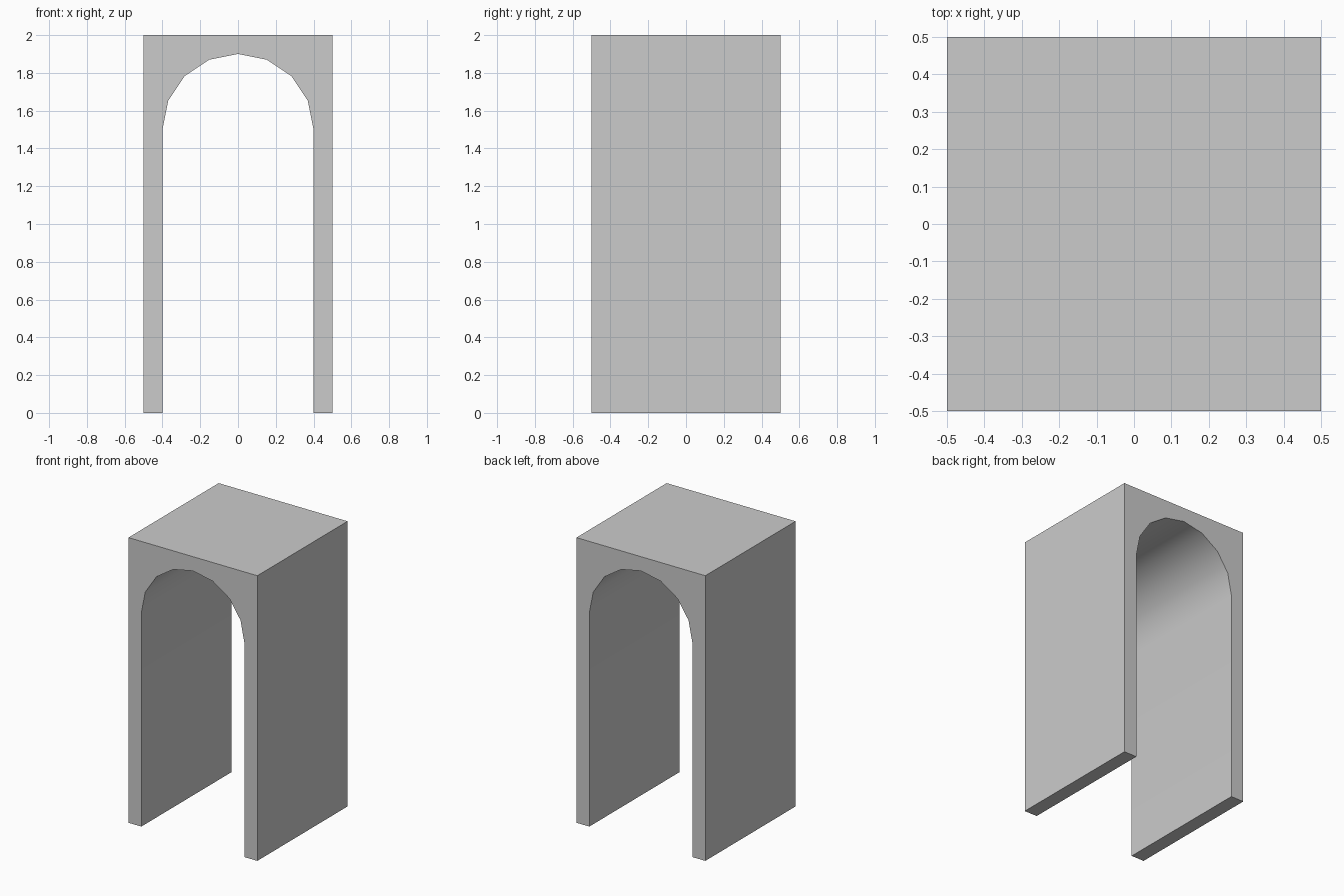
import bpy
import bmesh
from math import cos, sin, pi, radians
from mathutils import Vector

cube = bpy.data.objects.get("Cube")
if cube:
    bpy.data.objects.remove(cube, do_unlink=True)

HALF, HEIGHT, DEPTH = 0.5, 2.0, 1.0
RADIUS, SPRING, SEGMENTS = 0.4, 1.5, 8

# Plain grey material
grey = bpy.data.materials.new("plain_grey")
grey.use_nodes = True
colour = (0.6, 0.6, 0.6, 1.0)
grey.diffuse_color = colour
grey.node_tree.nodes["Principled BSDF"].inputs["Base Color"].default_value = colour

# Front outline: outer rectangle, then the inside of the round-headed opening
outline = [(-RADIUS, 0), (-HALF, 0), (-HALF, HEIGHT), (HALF, HEIGHT), (HALF, 0), (RADIUS, 0)]
for i in range(SEGMENTS + 1):
    angle = pi * i / SEGMENTS
    outline.append((RADIUS * cos(angle), SPRING + RADIUS * sin(angle)))

# Extrude the outline from front to back
bm = bmesh.new()
face = bm.faces.new([bm.verts.new((x, -DEPTH / 2, z)) for x, z in outline])
result = bmesh.ops.extrude_face_region(bm, geom=[face], use_keep_orig=True)
moved = [v for v in result["geom"] if isinstance(v, bmesh.types.BMVert)]
bmesh.ops.translate(bm, verts=moved, vec=Vector((0, DEPTH, 0)))
bmesh.ops.recalc_face_normals(bm, faces=bm.faces)

mesh = bpy.data.meshes.new("archway")
bm.to_mesh(mesh)
bm.free()
mesh.materials.append(grey)
archway = bpy.data.objects.new("archway", mesh)
bpy.context.collection.objects.link(archway)

# Smooth vault with crisp outer edges
bpy.ops.object.select_all(action="DESELECT")
archway.select_set(True)
bpy.context.view_layer.objects.active = archway
bpy.ops.object.shade_smooth_by_angle(angle=radians(30))
